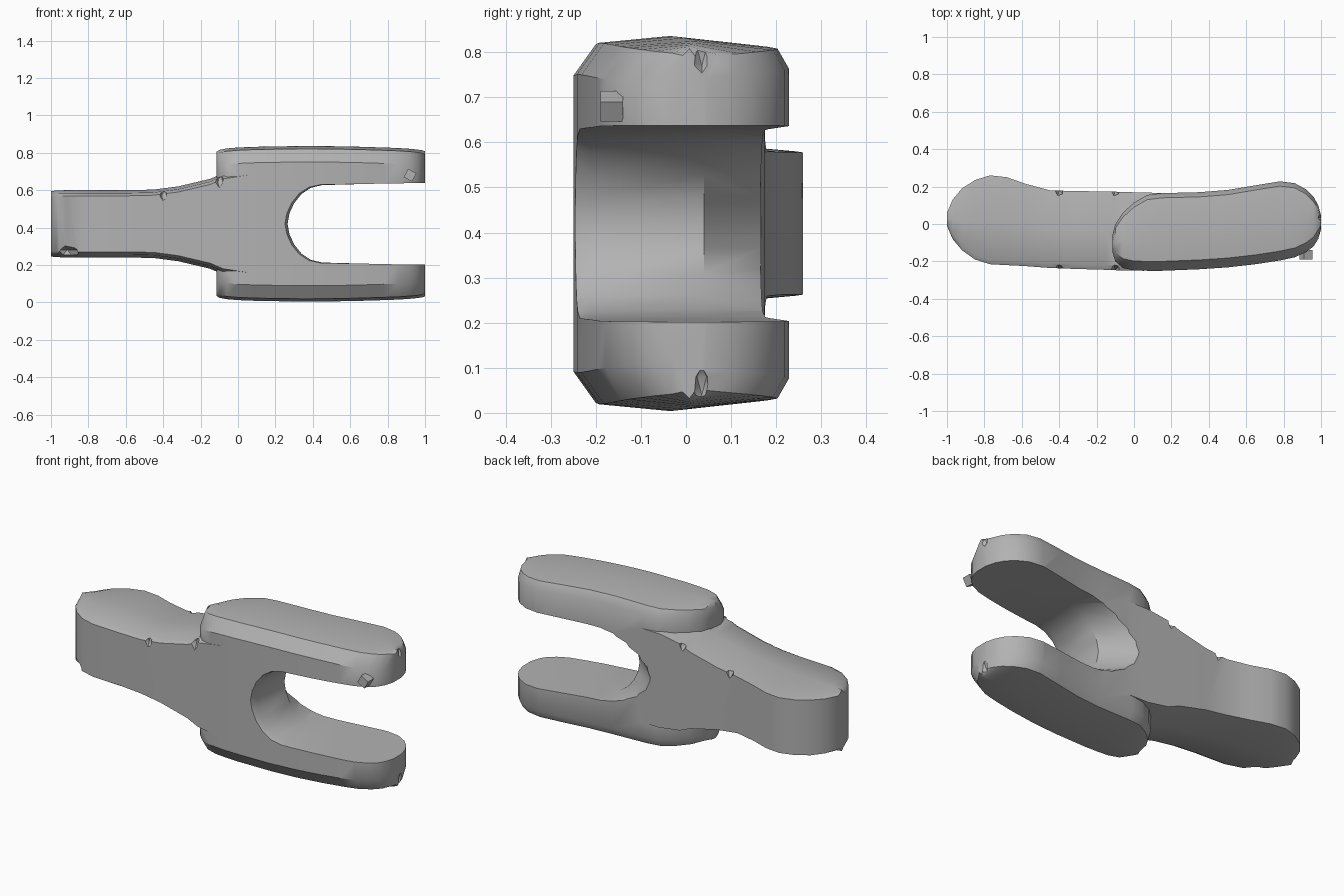
import bpy, bmesh
from mathutils import Vector, Matrix

if "Cube" in bpy.data.objects:
    bpy.data.objects.remove(bpy.data.objects["Cube"])

steel = bpy.data.materials.new("grey steel")
steel.use_nodes = True
steel.diffuse_color = (0.45, 0.45, 0.45, 1)
steel.node_tree.nodes["Principled BSDF"].inputs["Base Color"].default_value = (0.45, 0.45, 0.45, 1)


def finish(name, bm):
    bmesh.ops.recalc_face_normals(bm, faces=bm.faces)
    mesh = bpy.data.meshes.new(name)
    bm.to_mesh(mesh)
    bm.free()
    obj = bpy.data.objects.new(name, mesh)
    bpy.context.collection.objects.link(obj)
    mesh.materials.append(steel)
    return obj


def loft(name, rings):
    """Skin a row of equal-length point loops and cap both ends."""
    bm = bmesh.new()
    loops = [[bm.verts.new(p) for p in ring] for ring in rings]
    n = len(loops[0])
    for a, b in zip(loops, loops[1:]):
        for i in range(n):
            bm.faces.new((a[i], a[(i + 1) % n], b[(i + 1) % n], b[i]))
    bm.faces.new(loops[0])
    bm.faces.new(loops[-1])
    return finish(name, bm)


def section(x, front, back, half, cy_front, cy_back, cz):
    """Chamfered block section, mirrored about the middle height."""
    w = back - front
    f, b = min(cy_front, w * 0.3), min(cy_back, w * 0.3)
    upper = [(front, half - cz), (front + f, half - 0.015),
             ((front + back) / 2, half), (back - b, half - 0.02), (back, half - cz * 0.75)]
    lower = [(y, -z) for y, z in reversed(upper)]
    return [(x, y, MID + z) for y, z in upper + lower]


def boolean(target, tool, operation):
    mod = target.modifiers.new(operation, "BOOLEAN")
    mod.operation, mod.object, mod.solver = operation, tool, "EXACT"
    bpy.context.view_layer.objects.active = target
    bpy.ops.object.modifier_apply(modifier=mod.name)
    bpy.data.objects.remove(tool)


MID = 0.42

# Shank: x, front, back, half height
shank = [(-1, -0.01, 0.06, .175), (-.97, -.08, .13, .178), (-.92, -.14, .19, .18),
         (-.85, -.19, .235, .18), (-.77, -.215, .26, .18), (-.68, -.22, .25, .18),
         (-.58, -.225, .215, .18), (-.45, -.235, .18, .183), (-.32, -.24, .176, .2),
         (-.15, -.245, .174, .24), (-.08, -.248, .172, .27), (.05, -.25, .168, .29),
         (.2, -.248, .165, .29)]
body = loft("link_body", [section(x, f, b, h, .025, .015, .03) for x, f, b, h in shank])

# Fork block, rounded at both ends in plan
fork = [(-.115, -.15, -.06, .385), (-.1, -.2, 0, .395), (-.06, -.235, .06, .403),
        (0, -.248, .115, .408), (.07, -.25, .155, .411), (.15, -.25, .165, .413),
        (.35, -.242, .17, .416), (.5, -.232, .182, .415), (.65, -.215, .207, .412),
        (.78, -.195, .228, .408), (.86, -.178, .218, .405), (.92, -.15, .185, .401),
        (.96, -.12, .145, .397), (.985, -.08, .1, .393), (1, -.03, .045, .388)]
block = loft("fork_block", [section(x, f, b, h, .05, .025, .085) for x, f, b, h in fork])
boolean(body, block, "UNION")

# Fork slot: straight through, flared in front, with a sloped relief at the back
half_slot = [(.265, 0), (.275, .055), (.3, .11), (.34, .16), (.39, .193),
             (.45, .207), (.6, .211), (.8, .216), (1.2, .22)]
outline = half_slot + [(x, -z) for x, z in reversed(half_slot[1:])]


def slot_ring(y, flare, slope):
    ring = []
    for x, z in outline:
        fade = max(0, 1 - (z / .23) ** 2) if x < 1 else 0
        ring.append((x - slope * fade - (flare if x < 1 else 0), y, MID + z * (1 + flare)))
    return ring


slot = loft("slot_cutter", [slot_ring(-.3, .035, 0), slot_ring(-.21, 0, 0),
                            slot_ring(.04, 0, 0), slot_ring(.25, 0, .26)])
boolean(body, slot, "DIFFERENCE")

# Worn nicks along the edges: position and size
nicks = [((x, -.245, MID + s * h), (.025, .03, .06))
         for x, h in [(-.77, .17), (-.4, .175), (-.1, .25)] for s in (1,)]
nicks += [((x, .2 if x < -.6 else .178, MID + h), (.025, .03, .05))
          for x, h in [(-.4, .185), (-.1, .255)]]
nicks += [((1.01, .035, z), (.03, .02, .045)) for z in (.06, .79)]
nicks += [((-.94, -.17, .25), (.1, .09, .07)), ((.8, -.2, .05), (.02, .02, .03))]
bm = bmesh.new()
for place, size in nicks:
    bmesh.ops.create_icosphere(bm, subdivisions=1, radius=1,
                               matrix=Matrix.Translation(Vector(place)) @ Matrix.Diagonal((*size, 1)))
boolean(body, finish("nick_cutter", bm), "DIFFERENCE")

# Small burr at the upper fork tip
bm = bmesh.new()
bmesh.ops.create_cube(bm, size=.05, matrix=Matrix.Translation((.92, -.165, .68)) @ Matrix.Rotation(.5, 4, "Y"))
burr = finish("burr", bm)

bpy.ops.object.select_all(action="DESELECT")
body.select_set(True)
bpy.context.view_layer.objects.active = body
bpy.ops.object.shade_smooth_by_angle(angle=.6)
